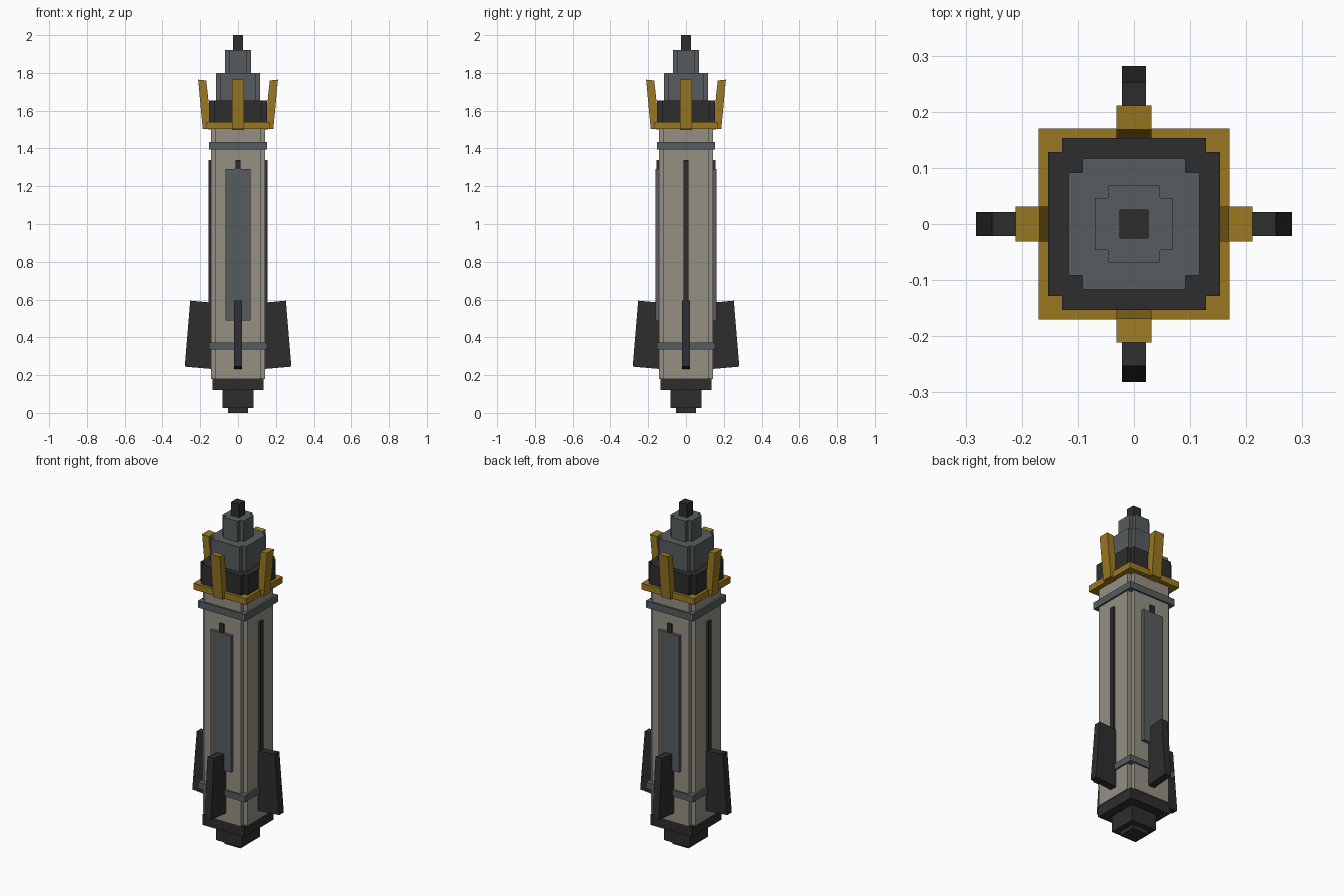
import bpy, bmesh, math
from mathutils import Matrix

if "Cube" in bpy.data.objects:
    bpy.data.objects.remove(bpy.data.objects["Cube"])


def mat(name, rgb):
    m = bpy.data.materials.new(name)
    m.diffuse_color = (*rgb, 1)
    m.use_nodes = True
    m.node_tree.nodes["Principled BSDF"].inputs["Base Color"].default_value = m.diffuse_color
    return m


STONE = mat("warm grey", (0.30, 0.28, 0.225))
STEEL = mat("steel grey", (0.096, 0.107, 0.112))
DARK = mat("charcoal", (0.027, 0.027, 0.027))
GOLD = mat("old gold", (0.33, 0.19, 0.015))


def prism(name, points, lo, hi, material, matrix=Matrix()):
    """Extrude a flat outline from lo to hi along local z, then place it."""
    bm = bmesh.new()
    bottom = [bm.verts.new((x, y, lo)) for x, y in points]
    top = [bm.verts.new((x, y, hi)) for x, y in points]
    bm.faces.new(bottom[::-1])
    bm.faces.new(top)
    n = len(points)
    for i in range(n):
        j = (i + 1) % n
        bm.faces.new((bottom[i], bottom[j], top[j], top[i]))
    bm.transform(matrix)
    bmesh.ops.recalc_face_normals(bm, faces=bm.faces)
    me = bpy.data.meshes.new(name)
    bm.to_mesh(me)
    bm.free()
    me.materials.append(material)
    ob = bpy.data.objects.new(name, me)
    bpy.context.collection.objects.link(ob)
    return ob


def block(name, r, lo, hi, material, notch=None):
    """Square block, or one with stepped corners when notch is given."""
    if notch is None:
        pts = [(-r, -r), (r, -r), (r, r), (-r, r)]
    else:
        n = notch
        pts = [(r, -n), (r, n), (n, n), (n, r), (-n, r), (-n, n),
               (-r, n), (-r, -n), (-n, -n), (-n, -r), (n, -r), (n, -n)]
    return prism(name, pts, lo, hi, material)


def side_part(name, profile, half_width, material, turn):
    """Outline in (outward, up), given a width and turned round the z axis."""
    stand = Matrix.Rotation(math.pi / 2, 4, 'X')
    spin = Matrix.Rotation(turn, 4, 'Z')
    return prism(name, profile, -half_width, half_width, material, spin @ stand)


# Nozzle and base
block("nozzle_tip", 0.052, 0.0, 0.03, DARK)
block("nozzle", 0.083, 0.025, 0.12, DARK)
block("base_plate", 0.135, 0.12, 0.182, DARK)

# Main body with stepped corners and two bands
block("body", 0.143, 0.18, 1.505, STONE, 0.118)
block("lower_band", 0.153, 0.335, 0.372, STEEL)
block("upper_band", 0.153, 1.395, 1.435, STEEL)

# Collar, ring and stepped nose
block("gold_ring", 0.17, 1.503, 1.54, GOLD)
block("collar", 0.153, 1.52, 1.655, DARK, 0.128)
block("nose_lower", 0.117, 1.65, 1.80, STEEL, 0.092)
block("nose_upper", 0.069, 1.795, 1.92, STEEL, 0.046)
block("nose_tip", 0.026, 1.915, 2.0, DARK)

# Parts repeated on all four sides
for i in range(4):
    turn = i * math.pi / 2
    side_part(f"fin_{i}", [(0.12, 0.231), (0.282, 0.245), (0.253, 0.594), (0.12, 0.582)],
              0.021, DARK, turn)
    side_part(f"slot_strip_{i}", [(0.13, 0.45), (0.155, 0.45), (0.155, 1.34), (0.13, 1.34)],
              0.014, DARK, turn)
    side_part(f"prong_{i}", [(0.140, 1.500), (0.187, 1.504), (0.211, 1.764), (0.168, 1.760)],
              0.031, GOLD, turn)

# Long panels on the front and back
for i, turn in enumerate((-math.pi / 2, math.pi / 2)):
    side_part(f"panel_{i}", [(0.13, 0.49), (0.161, 0.49), (0.161, 1.29), (0.13, 1.29)],
              0.067, STEEL, turn)
